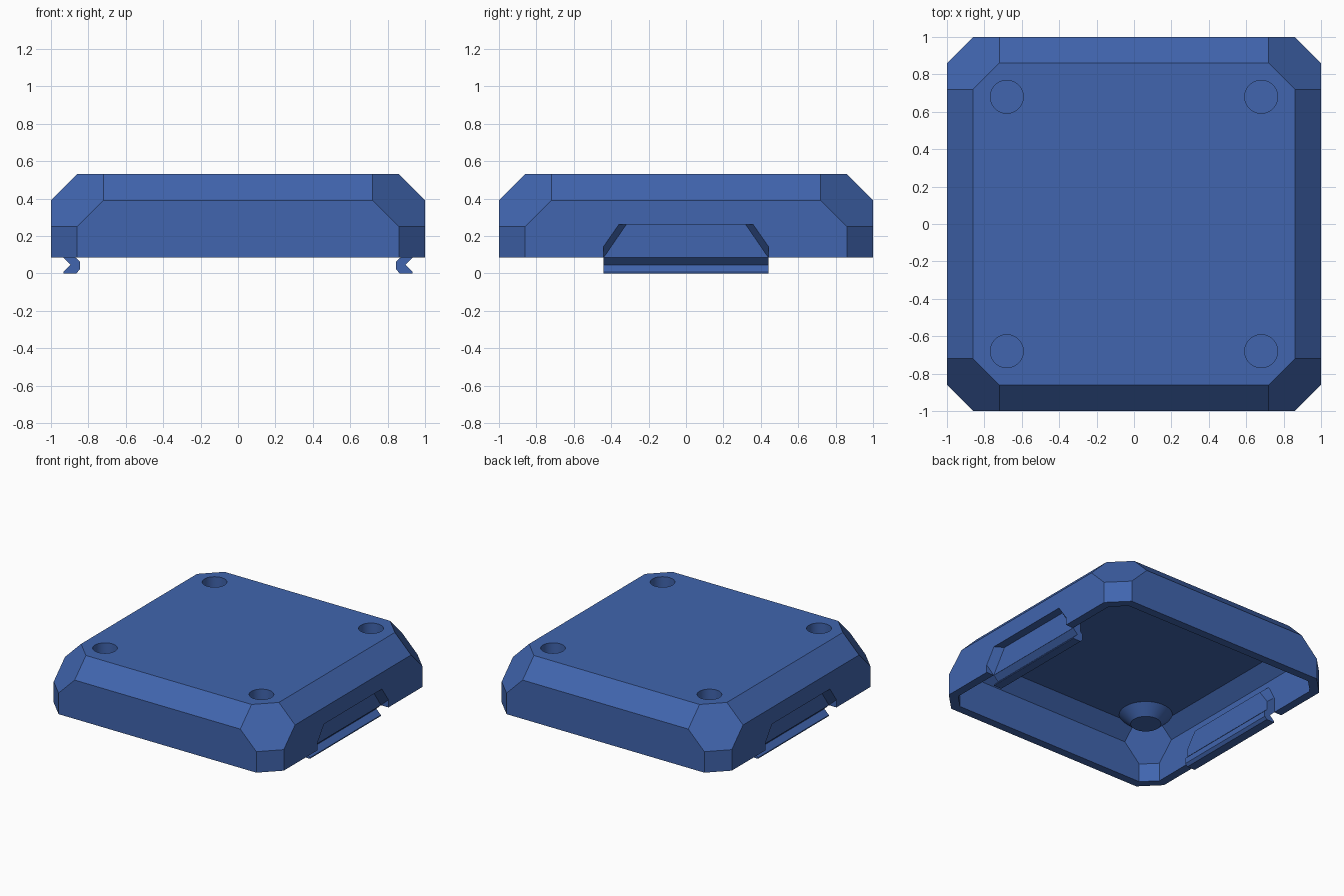
import bpy, bmesh, math
from mathutils import Vector

if "Cube" in bpy.data.objects:
    bpy.data.objects.remove(bpy.data.objects["Cube"])

blue = bpy.data.materials.new("blue_plastic")
blue.diffuse_color = (0.052, 0.130, 0.425, 1)
blue.use_nodes = True
blue.node_tree.nodes["Principled BSDF"].inputs["Base Color"].default_value = blue.diffuse_color

T = 0.065        # wall thickness
BASE = 0.085     # height of the rim


def finish(name, bm):
    bmesh.ops.recalc_face_normals(bm, faces=bm.faces)
    me = bpy.data.meshes.new(name)
    bm.to_mesh(me)
    bm.free()
    ob = bpy.data.objects.new(name, me)
    me.materials.append(blue)
    bpy.context.collection.objects.link(ob)
    return ob


def hull(name, pts):
    """Convex solid around the points, with flat areas merged."""
    bm = bmesh.new()
    for p in pts:
        bm.verts.new(p)
    bmesh.ops.convex_hull(bm, input=bm.verts)
    bmesh.ops.delete(bm, geom=[v for v in bm.verts if not v.link_faces], context='VERTS')
    bmesh.ops.dissolve_limit(bm, angle_limit=0.01, verts=bm.verts, edges=bm.edges)
    return finish(name, bm)


def chamfered_block(name, w, top, a, b, c, bottom):
    """Box cut by the planes x+y=a, x+z=b and x+y+z=c on every corner."""
    corner = [(b - top, c - b, top), (w, c - b, b - w), (w, a - w, c - a), (w, a - w, bottom)]
    pts = []
    for x, y, z in corner:
        for sx in (1, -1):
            for sy in (1, -1):
                pts += [(sx * x, sy * y, z), (sx * y, sy * x, z)]
    return hull(name, pts)


def cone(name, x, y, z0, z1, r0, r1):
    bm = bmesh.new()
    bmesh.ops.create_cone(bm, cap_ends=True, segments=48, radius1=r0, radius2=r1, depth=z1 - z0)
    bmesh.ops.translate(bm, verts=bm.verts, vec=Vector((x, y, (z0 + z1) / 2)))
    return finish(name, bm)


def combine(target, tool, operation):
    mod = target.modifiers.new("combine", 'BOOLEAN')
    mod.operation = operation
    mod.solver = 'EXACT'
    mod.object = tool
    bpy.context.view_layer.objects.active = target
    bpy.ops.object.modifier_apply(modifier=mod.name)
    bpy.data.objects.remove(tool)


def outline(sx, x, pts):
    """Points (y, z) mirrored in y at depth x on the chosen side."""
    return [(sx * x, sy * y, z) for y, z in pts for sy in (1, -1)]


# hollow lid with chamfered edges and corners
lid = chamfered_block("lid_shell", 1.0, 0.53, 1.86, 1.39, 2.11, BASE)
cavity = chamfered_block("cavity", 1 - T, 0.53 - T, 1.86 - T * math.sqrt(2),
                         1.39 - T * math.sqrt(2), 2.11 - T * math.sqrt(3), -0.2)
combine(lid, cavity, 'DIFFERENCE')

# tapered bosses under the lid, then round blind sockets in the top
for sx in (1, -1):
    for sy in (1, -1):
        combine(lid, cone("boss", sx * 0.68, sy * 0.68, 0.39, 0.468, 0.108, 0.193), 'UNION')
for sx in (1, -1):
    for sy in (1, -1):
        combine(lid, cone("socket", sx * 0.68, sy * 0.68, 0.43, 0.6, 0.088, 0.088), 'DIFFERENCE')

for sx, side in ((1, "right"), (-1, "left")):
    # thickened tab behind the wall, then the trapezoid finger recess outside
    tab = hull("tab", outline(sx, 0.955, [(0.44, BASE), (0.44, 0.22), (0.38, 0.335)])
               + outline(sx, 0.868, [(0.44, BASE), (0.44, 0.15), (0.36, 0.26)]))
    combine(lid, tab, 'UNION')
    mouth = [(0.44, 0.04), (0.44, 0.145), (0.36, 0.26)]
    recess = hull("recess", outline(sx, 1 - T, [(0.44, 0.04), (0.44, BASE), (0.32, 0.26)])
                  + outline(sx, 1.0, mouth) + outline(sx, 1.05, mouth))
    combine(lid, recess, 'DIFFERENCE')

    # snap hook with a V groove on its outer side
    profile = [(0.934, 0.1), (0.934, BASE), (0.895, 0.046), (0.934, 0.008), (0.934, 0),
               (0.865, 0), (0.846, 0.02), (0.846, 0.063), (0.869, BASE), (0.869, 0.1)]
    bm = bmesh.new()
    face = bm.faces.new([bm.verts.new((sx * x, -0.44, z)) for x, z in profile])
    ext = bmesh.ops.extrude_face_region(bm, geom=[face])
    bmesh.ops.translate(bm, vec=(0, 0.88, 0),
                        verts=[g for g in ext["geom"] if isinstance(g, bmesh.types.BMVert)])
    finish(side + "_snap_hook", bm)

# smooth round bosses and sockets, crisp edges elsewhere
bpy.ops.object.select_all(action='DESELECT')
lid.select_set(True)
bpy.context.view_layer.objects.active = lid
bpy.ops.object.shade_smooth_by_angle(angle=math.radians(20))
